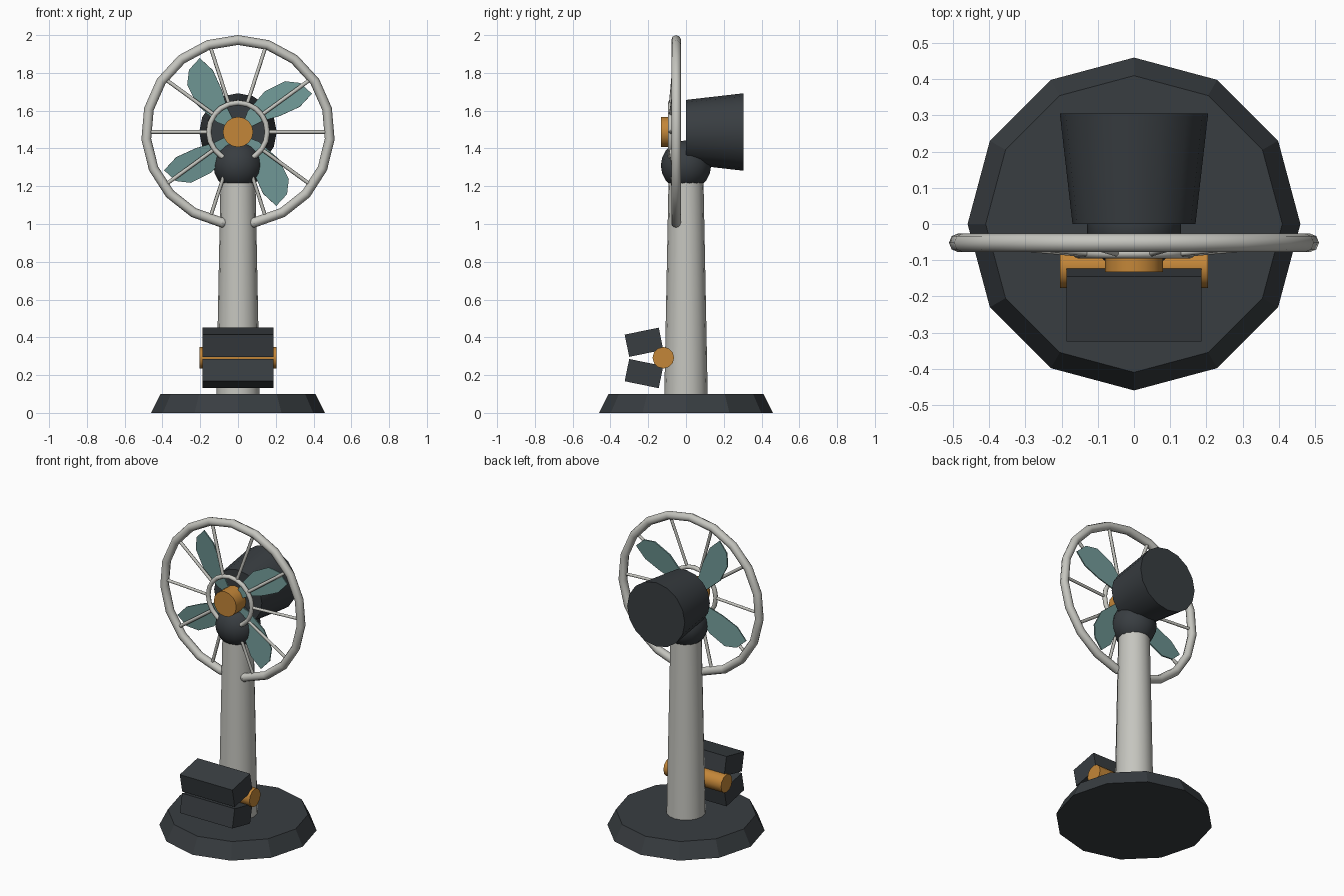
import bpy
import math
from mathutils import Vector

if "Cube" in bpy.data.objects:
    bpy.data.objects.remove(bpy.data.objects["Cube"])


def material(name, color):
    m = bpy.data.materials.new(name)
    m.diffuse_color = (*color, 1)
    m.use_nodes = True
    m.node_tree.nodes["Principled BSDF"].inputs["Base Color"].default_value = m.diffuse_color
    return m


DARK = material("dark_slate", (0.04, 0.047, 0.053))
PALE = material("pale_grey", (0.56, 0.56, 0.52))
BRASS = material("orange_brass", (0.55, 0.24, 0.04))
TEAL = material("teal", (0.16, 0.31, 0.30))

HUB_Z = 1.487
RING_Y = -0.052


def finish(name, mat, smooth=None):
    ob = bpy.context.object
    ob.name = name
    ob.data.materials.append(mat)
    if smooth:
        bpy.ops.object.shade_smooth_by_angle(angle=math.radians(smooth))
    return ob


def cone(name, mat, a, b, r1, r2, sides, smooth=None):
    """Tapered cylinder from point a to point b."""
    a, b = Vector(a), Vector(b)
    d = b - a
    bpy.ops.mesh.primitive_cone_add(
        vertices=sides, radius1=r1, radius2=r2, depth=d.length,
        location=(a + b) / 2, rotation=d.to_track_quat('Z', 'Y').to_euler())
    return finish(name, mat, smooth)


def ball(name, mat, loc, r, segs, rings):
    bpy.ops.mesh.primitive_uv_sphere_add(segments=segs, ring_count=rings,
                                         radius=r, location=loc)
    return finish(name, mat, 40)


def polar(r, ang, y):
    return Vector((r * math.cos(ang), y, HUB_Z + r * math.sin(ang)))


def tube(name, mat, points, r, cyclic=False):
    cu = bpy.data.curves.new(name, 'CURVE')
    cu.dimensions = '3D'
    cu.bevel_depth = r
    cu.bevel_resolution = 2
    cu.use_fill_caps = True
    sp = cu.splines.new('POLY')
    sp.points.add(len(points) - 1)
    for p, co in zip(sp.points, points):
        p.co = (*co, 1)
    sp.use_cyclic_u = cyclic
    ob = bpy.data.objects.new(name, cu)
    bpy.context.collection.objects.link(ob)
    cu.materials.append(mat)
    return ob


# Stand: base, pole and swivel ball
cone("base", DARK, (0, 0, 0), (0, 0, 0.1), 0.46, 0.41, 12)
cone("pole", PALE, (0, 0, 0.09), (0, 0, 1.26), 0.115, 0.092, 16, 40)
ball("swivel_ball", DARK, (0, 0, 1.31), 0.133, 14, 10)

# Motor housing and hub
cone("motor_housing", DARK, (0, 0, HUB_Z), (0, 0.305, HUB_Z), 0.17, 0.205, 16, 40)
cone("hub", BRASS, (0, -0.032, HUB_Z), (0, -0.132, HUB_Z), 0.08, 0.08, 16, 40)

# Outer guard ring, open at the bottom with rounded ends
start, sweep, n = math.radians(-80), math.radians(340), 18
arc = [polar(0.487, start + sweep * i / n, RING_Y) for i in range(n + 1)]
tube("guard_ring", PALE, arc, 0.026)
for side, end in (("right", arc[0]), ("left", arc[-1])):
    ball(f"ring_end_{side}", PALE, end, 0.026, 8, 6)

# Inner guard ring and spokes
tube("inner_ring", PALE,
     [polar(0.155, math.tau * i / 20, -0.081) for i in range(20)], 0.014, True)
for i in range(10):
    a = math.tau * i / 10
    cone(f"spoke_{i + 1}", PALE, polar(0.155, a, -0.081), polar(0.48, a, RING_Y),
         0.01, 0.01, 6, 70)

# Leaf shaped blades: (distance along blade, sideways offset)
LEAF = [(0.05, -0.01), (0.14, -0.015), (0.235, -0.037), (0.35, -0.048),
        (0.44, -0.02), (0.415, 0.06), (0.35, 0.108), (0.23, 0.115),
        (0.10, 0.07), (0.05, 0.03)]
for i in range(4):
    a = math.radians(30 + 90 * i)
    u = Vector((math.cos(a), 0, math.sin(a)))
    v = Vector((-math.sin(a), 0, math.cos(a)))
    verts = [Vector((0, -0.052 + 0.1 * q, HUB_Z)) + u * p + v * q for p, q in LEAF]
    me = bpy.data.meshes.new(f"blade_{i + 1}")
    me.from_pydata(verts, [], [list(range(len(verts)))])
    ob = bpy.data.objects.new(me.name, me)
    bpy.context.collection.objects.link(ob)
    me.materials.append(TEAL)
    mod = ob.modifiers.new("thickness", 'SOLIDIFY')
    mod.thickness = 0.008
    mod.offset = 0

# Axle and the two tilted control blocks
cone("axle", BRASS, (-0.205, -0.12, 0.292), (0.205, -0.12, 0.292), 0.057, 0.057, 12, 40)
for name, s in (("upper_block", 1), ("lower_block", -1)):
    bpy.ops.mesh.primitive_cube_add(
        size=1, location=(0, -0.2225, 0.291 + s * 0.083),
        rotation=(s * math.radians(11.6), 0, 0))
    bpy.context.object.scale = (0.374, 0.184, 0.12)
    finish(name, DARK)
